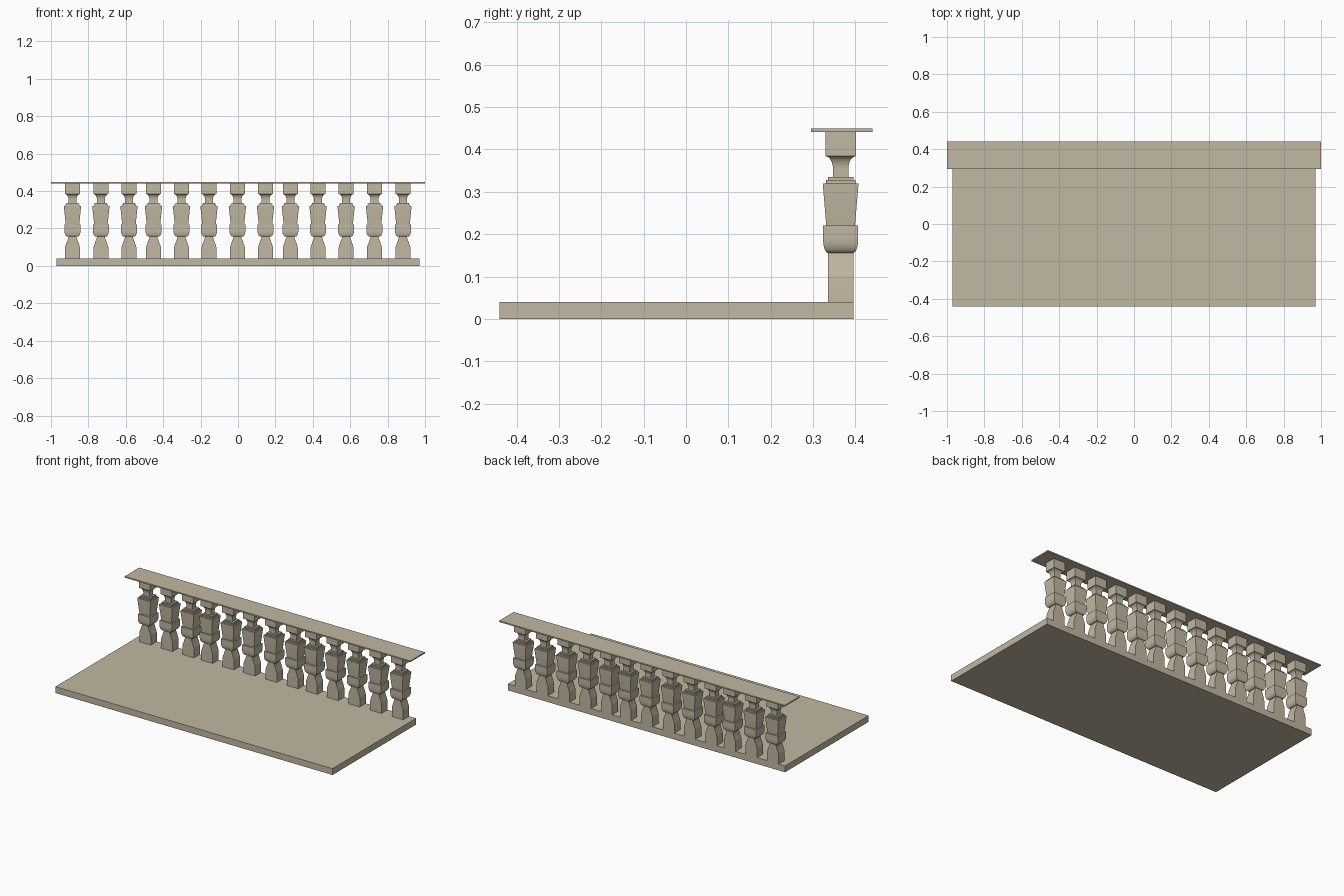
import bpy, bmesh, math

if "Cube" in bpy.data.objects:
    bpy.data.objects.remove(bpy.data.objects["Cube"])

# Warm stone colour
stone = bpy.data.materials.new("stone")
stone.diffuse_color = (0.54, 0.48, 0.36, 1)
stone.use_nodes = True
stone.node_tree.nodes["Principled BSDF"].inputs["Base Color"].default_value = stone.diffuse_color


def add_object(name, me):
    ob = bpy.data.objects.new(name, me)
    bpy.context.collection.objects.link(ob)
    return ob


def finish_mesh(name, bm):
    me = bpy.data.meshes.new(name)
    bm.to_mesh(me)
    bm.free()
    me.materials.append(stone)
    return me


def box(name, x0, x1, y0, y1, z0, z1):
    bm = bmesh.new()
    bmesh.ops.create_cube(bm, size=1)
    for v in bm.verts:
        v.co = ((x0 + x1) / 2 + v.co.x * (x1 - x0),
                (y0 + y1) / 2 + v.co.y * (y1 - y0),
                (z0 + z1) / 2 + v.co.z * (z1 - z0))
    return add_object(name, finish_mesh(name, bm))


def loft_square(name, rings):
    # Stack of rectangles (half x, half y, z), capped at both ends
    bm = bmesh.new()
    loops = [[bm.verts.new((sx * hx, sy * hy, z))
              for sx, sy in ((-1, -1), (1, -1), (1, 1), (-1, 1))]
             for hx, hy, z in rings]
    for a, b in zip(loops, loops[1:]):
        for i in range(4):
            j = (i + 1) % 4
            bm.faces.new((a[i], a[j], b[j], b[i]))
    bm.faces.new(loops[0][::-1])
    bm.faces.new(loops[-1])
    bmesh.ops.recalc_face_normals(bm, faces=bm.faces)
    return finish_mesh(name, bm)


# Floor slab and handrail
box("floor_slab", -0.97, 0.97, -0.44, 0.395, 0.0, 0.04)
box("handrail", -1.0, 1.0, 0.295, 0.44, 0.441, 0.449)

# Baluster foot: pedestal narrowing to an ankle
rings = [(0.040, 0.030, 0.038), (0.040, 0.030, 0.097), (0.037, 0.030, 0.109),
         (0.021, 0.030, 0.153), (0.021, 0.030, 0.156)]
# Rounded bulb
for i in range(9):
    a = math.pi / 2 * i / 8
    rings.append((0.025 + 0.018 * math.sin(a), 0.030 + 0.0115 * math.sin(a),
                  0.190 - 0.034 * math.cos(a)))
rings += [(0.043, 0.0415, 0.220), (0.036, 0.034, 0.221)]
# Flared vase and stepped collar
rings += [(0.046, 0.042, 0.317), (0.046, 0.042, 0.320), (0.038, 0.035, 0.320),
          (0.038, 0.035, 0.328), (0.033, 0.030, 0.328), (0.033, 0.030, 0.335),
          (0.021, 0.018, 0.335)]
# Neck cove flaring out to the top block
for i in range(9):
    a = math.pi / 2 * i / 8
    rings.append((0.040 - 0.019 * math.cos(a), 0.036 - 0.018 * math.cos(a),
                  0.353 + 0.031 * math.sin(a)))
rings += [(0.040, 0.036, 0.442)]
mesh = loft_square("baluster", rings)

# Smooth the curved mouldings while keeping crisp corners
mesh.shade_smooth()
mesh.set_sharp_from_angle(angle=math.radians(20))

# Row of balusters sharing one mesh
xs = (-0.885, -0.733, -0.583, -0.452, -0.302, -0.155, -0.003,
      0.147, 0.280, 0.428, 0.578, 0.730, 0.882)
for n, x in enumerate(xs):
    add_object(f"baluster_{n + 1:02d}", mesh).location = (x, 0.365, 0)
